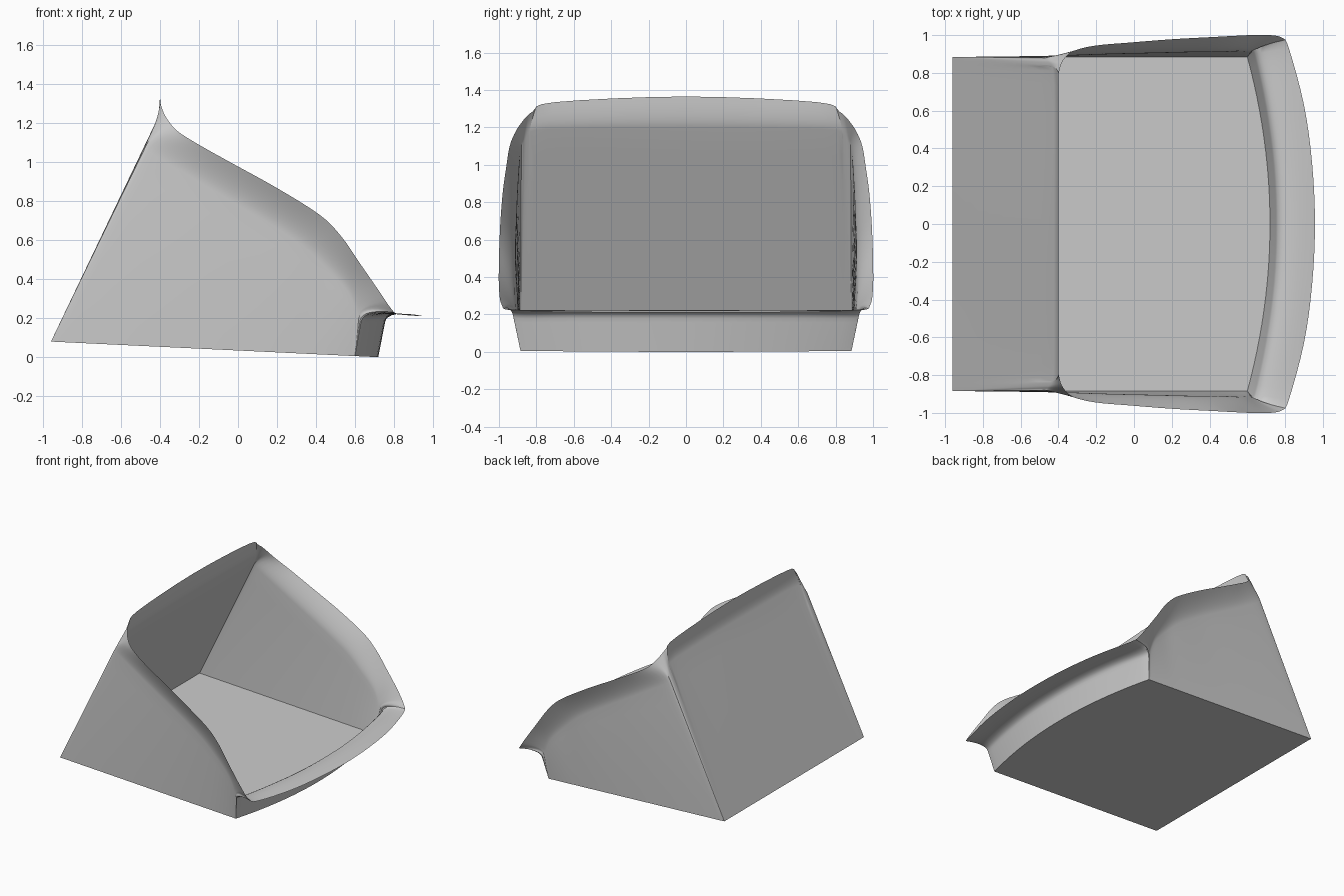
import bpy, bmesh
from mathutils import Vector

if "Cube" in bpy.data.objects:
    bpy.data.objects.remove(bpy.data.objects["Cube"])

# Half of the wall, front centre to back centre:
# bottom (x, y), neck where the flare starts (x, y, z), rim (x, y, z)
STATIONS = [
    (.72, 0, .755, 0, .18, .958, 0, .21),
    (.69, .3, .742, .31, .18, .943, .32, .211),
    (.66, .6, .70, .62, .18, .90, .63, .213),
    (.60, .885, .64, .90, .18, .82, .93, .222),
    (.60, .885, .62, .912, .20, .785, .985, .25),
    (.60, .885, .61, .912, .23, .72, 1.0, .345),
    (.50, .885, .56, .915, .34, .62, 1.0, .49),
    (.35, .885, .45, .91, .46, .53, .996, .62),
    (.15, .885, .32, .91, .58, .42, .99, .73),
    (-.15, .885, .12, .905, .71, .20, .978, .868),
    (-.50, .885, -.10, .90, .84, -.03, .96, .995),
    (-.80, .885, -.30, .893, .96, -.20, .945, 1.09),
    (-.96, .885, -.46, .885, 1.06, -.31, .92, 1.16),
    (-.96, .885, -.46, .872, 1.11, -.365, .88, 1.225),
    (-.96, .885, -.445, .84, 1.155, -.393, .82, 1.285),
    (-.96, .80, -.425, .74, 1.19, -.40, .70, 1.335),
    (-.96, 0, -.425, 0, 1.20, -.40, 0, 1.365),
]
SUB, WALL, LIP = 4, 8, 8


def catmull(a, b, c, d, t):
    return 0.5 * (2 * b + (c - a) * t + (2 * a - 5 * b + 4 * c - d) * t * t
                  + (3 * b - a - 3 * c + d) * t ** 3)


def flip(p):
    return Vector((p[0], -p[1], p[2]))


def smooth_path(pts):
    ext = [flip(pts[1])] + pts + [flip(pts[-2])]
    out = [catmull(*ext[i:i + 4], k / SUB) for i in range(len(pts) - 1) for k in range(SUB)]
    return out + [pts[-1]]


def bottom_path():
    out = []
    for i in range(len(STATIONS) - 1):
        a, b = Vector(STATIONS[i][:2]), Vector(STATIONS[i + 1][:2])
        out += [a.lerp(b, k / SUB) for k in range(SUB)]
    out.append(Vector(STATIONS[-1][:2]))
    pts = []
    for x, y in out:
        if x > 0.6:                       # bowed front edge
            x = 0.72 - 0.12 * (y / 0.885) ** 2
        pts.append(Vector((x, y, (0.72 - x) * 0.0476)))
    return pts


def section(b, n, r):
    # straight wall, then a tangent flare to the rim
    c = n + (n - b).normalized() * (r - n).length * 0.33
    pts = [b.lerp(n, k / WALL) for k in range(WALL)]
    for k in range(LIP + 1):
        t = k / LIP
        pts.append(n * (1 - t) ** 2 + c * 2 * t * (1 - t) + r * t * t)
    return pts


necks = smooth_path([Vector(s[2:5]) for s in STATIONS])
rims = smooth_path([Vector(s[5:]) for s in STATIONS])
half = [section(*p) for p in zip(bottom_path(), necks, rims)]
ring = half + [[flip(p) for p in col] for col in half[-2:0:-1]]

# Wall surface
bm = bmesh.new()
cols = [[bm.verts.new(p) for p in col] for col in ring]
for i, col in enumerate(cols):
    nxt = cols[(i + 1) % len(cols)]
    for k in range(len(col) - 1):
        bm.faces.new((col[k], nxt[k], nxt[k + 1], col[k + 1]))
bmesh.ops.remove_doubles(bm, verts=bm.verts[:], dist=0.0005)

# Flat floor
edges = [e for e in bm.edges if e.is_boundary
         and all(abs(v.co.z - (0.72 - v.co.x) * 0.0476) < 1e-3 and v.co.z < 0.1 for v in e.verts)]
bmesh.ops.contextual_create(bm, geom=edges)
bmesh.ops.recalc_face_normals(bm, faces=bm.faces[:])

mesh = bpy.data.meshes.new("scoop_bucket")
bm.to_mesh(mesh)
bm.free()
obj = bpy.data.objects.new("scoop_bucket", mesh)
bpy.context.collection.objects.link(obj)
bpy.context.view_layer.objects.active = obj
obj.select_set(True)
bpy.ops.object.shade_smooth_by_angle(angle=0.6)
